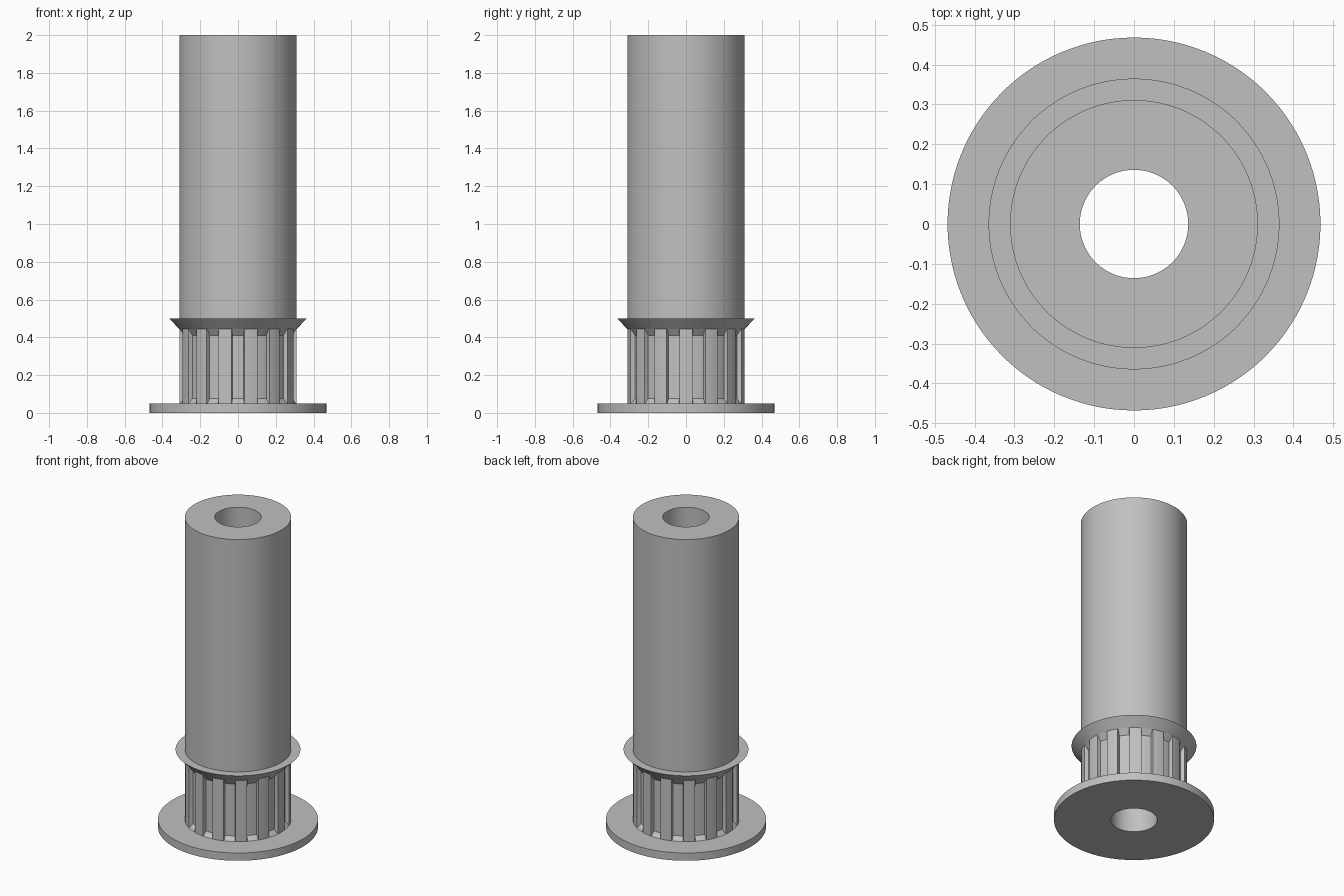
import bpy, bmesh, math

cube = bpy.data.objects.get("Cube")
if cube:
    bpy.data.objects.remove(cube, do_unlink=True)

TEETH = 14
BORE, BODY, DEPTH = 0.136, 0.311, 0.025
PITCH = 2 * math.pi / TEETH

metal = bpy.data.materials.new("plain_grey")
grey = (0.53, 0.53, 0.53, 1)
metal.use_nodes = True
metal.diffuse_color = grey
metal.node_tree.nodes["Principled BSDF"].inputs["Base Color"].default_value = grey

# Angular steps of one tooth pitch: (fraction of pitch, lies in the groove)
STEPS = [(-0.25, 0), (-0.23, 1), (-0.12, 1), (0, 1), (0.12, 1), (0.23, 1),
         (0.25, 0), (0.33, 0), (0.42, 0), (0.5, 0), (0.58, 0), (0.67, 0)]


def turned_part(name, profile):
    """Turn a closed (radius, height, groove depth) profile around z."""
    bm = bmesh.new()
    columns = []
    for tooth in range(TEETH):
        for frac, grooved in STEPS:
            a = (tooth + frac) * PITCH - math.pi / 2
            columns.append([bm.verts.new(((r - d * grooved) * math.cos(a),
                                          (r - d * grooved) * math.sin(a), z))
                            for r, z, d in profile])
    count = len(profile)
    for i, col in enumerate(columns):
        nxt = columns[(i + 1) % len(columns)]
        for j in range(count):
            k = (j + 1) % count
            bm.faces.new((col[j], nxt[j], nxt[k], col[k]))
    bmesh.ops.recalc_face_normals(bm, faces=bm.faces)
    mesh = bpy.data.meshes.new(name)
    bm.to_mesh(mesh)
    bm.free()
    mesh.materials.append(metal)
    obj = bpy.data.objects.new(name, mesh)
    bpy.context.collection.objects.link(obj)
    bpy.ops.object.select_all(action='DESELECT')
    obj.select_set(True)
    bpy.context.view_layer.objects.active = obj
    bpy.ops.object.shade_smooth_by_angle(angle=math.radians(25))
    return obj


def band(r_low, r_high, z_low, z_high):
    """Profile of a plain ring with the shared bore."""
    return [(BORE, z_low, 0), (r_low, z_low, 0), (r_high, z_high, 0), (BORE, z_high, 0)]


# Wide disc at the foot
turned_part("base_flange", band(0.468, 0.468, 0, 0.05))

# Grooved belt section, the grooves running out at both ends
turned_part("toothed_section", [
    (BORE, 0.05, 0), (BODY, 0.05, 0), (BODY, 0.075, DEPTH),
    (BODY, 0.41, DEPTH), (BODY, 0.445, 0), (BODY, 0.45, 0), (BORE, 0.45, 0)])

# Flared belt retainer and the long hub above it
turned_part("retainer_cone", band(BODY, 0.365, 0.445, 0.5))
turned_part("hub_tube", band(BODY, BODY, 0.5, 2.0))
